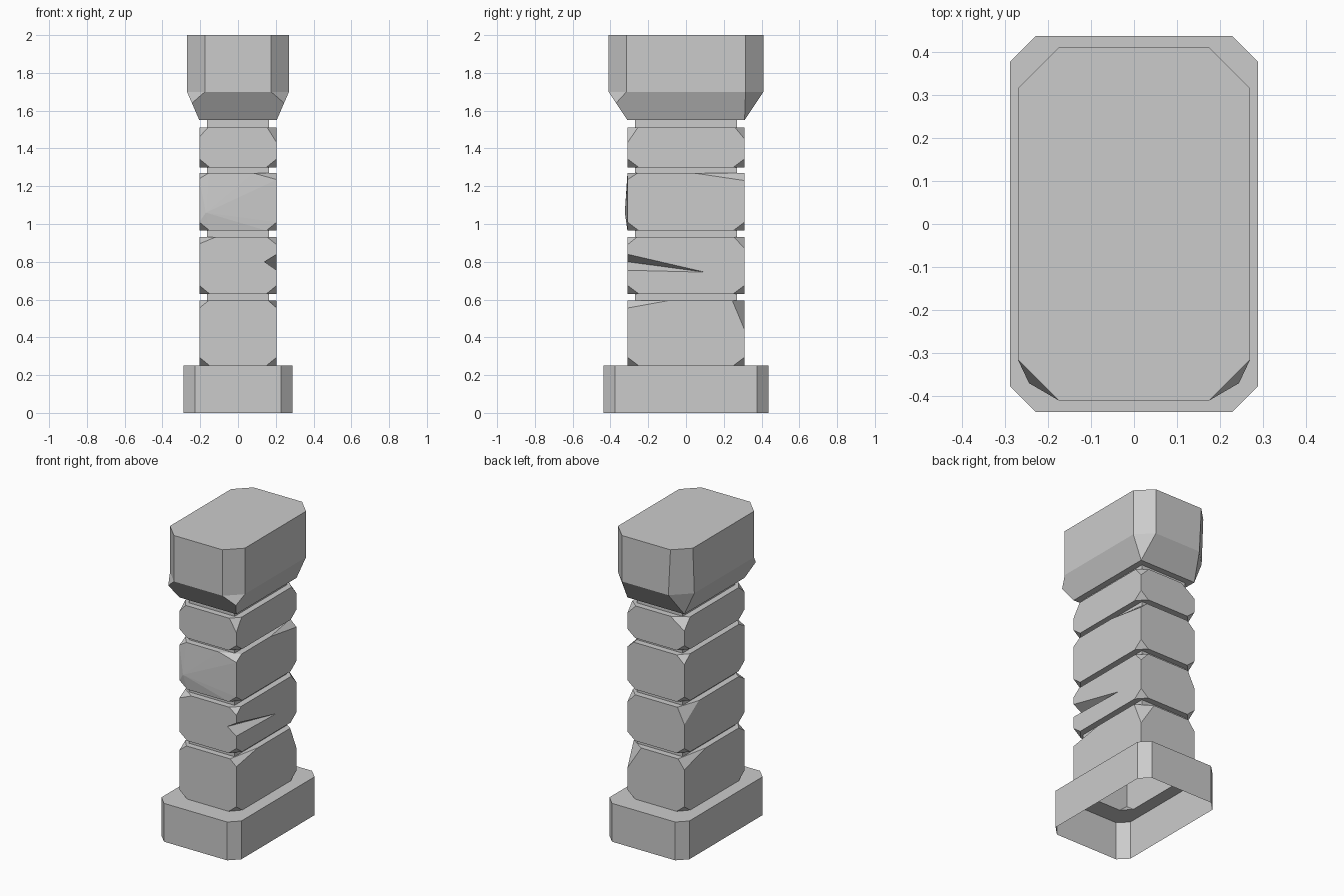
import bpy, bmesh
from mathutils import Vector

cube = bpy.data.objects.get("Cube")
if cube:
    bpy.data.objects.remove(cube, do_unlink=True)

stone = bpy.data.materials.new("grey_stone")
stone.use_nodes = True
GREY = (0.6, 0.6, 0.6, 1)
stone.diffuse_color = GREY
stone.node_tree.nodes["Principled BSDF"].inputs["Base Color"].default_value = GREY

BX, BY = 0.205, 0.31      # half size of a shaft block
NX, NY = 0.165, 0.27      # half size of the recessed joints


def finish(name, bm):
    bmesh.ops.recalc_face_normals(bm, faces=bm.faces)
    mesh = bpy.data.meshes.new(name)
    bm.to_mesh(mesh)
    bm.free()
    mesh.materials.append(stone)
    bpy.context.collection.objects.link(bpy.data.objects.new(name, mesh))


def ring(bm, x, y, z, cuts=(0, 0, 0, 0)):
    """Rectangle with cut corners: front right, back right, back left, front left."""
    verts = []
    for (sx, sy), c in zip(((1, -1), (1, 1), (-1, 1), (-1, -1)), cuts):
        a, b = (sx * (x - c), sy * y, z), (sx * x, sy * (y - c), z)
        verts += [bm.verts.new(p) for p in ((a, b) if sx * sy < 0 else (b, a))]
    return verts


def walls(bm, lower, upper):
    n = len(lower)
    for i in range(n):
        j = (i + 1) % n
        bm.faces.new((lower[i], lower[j], upper[j], upper[i]))


def rect_edges(bm, x, y, z):
    v = [bm.verts.new((a * x, b * y, z)) for a, b in ((1, -1), (1, 1), (-1, 1), (-1, -1))]
    return [bm.edges.new((v[i - 1], v[i])) for i in range(4)]


def ledge(bm, outer, x, y, z):
    """Flat ring from an outline in to a rectangular opening."""
    bmesh.ops.triangle_fill(bm, use_beauty=True, edges=outer + rect_edges(bm, x, y, z))


def weld(bm):
    bmesh.ops.remove_doubles(bm, verts=bm.verts, dist=0.0005)
    bmesh.ops.dissolve_degenerate(bm, dist=0.0005, edges=bm.edges)


def edges_at(bm, z):
    return [e for e in bm.edges if all(abs(v.co.z - z) < 1e-4 for v in e.verts)]


def chip(bm, sx, sy, z, up, dx, dy, dz):
    """Slice one corner off a block."""
    p = Vector((sx * BX, sy * BY, z))
    normal = Vector((sx / dx, sy / dy, up / dz))
    cut = bmesh.ops.bisect_plane(
        bm, geom=bm.verts[:] + bm.edges[:] + bm.faces[:],
        plane_co=p - Vector((sx * dx, 0, 0)), plane_no=normal, clear_outer=True)
    edges = [g for g in cut["geom_cut"] if isinstance(g, bmesh.types.BMEdge)]
    bmesh.ops.edgeloop_fill(bm, edges=edges)


def side_face(bm, direction):
    bm.normal_update()
    return max(bm.faces, key=lambda f: f.normal.dot(direction) + f.calc_area())


def poke(bm, direction, point):
    """Fan a side face around a chosen point."""
    made = bmesh.ops.poke(bm, faces=[side_face(bm, Vector(direction))])
    made["verts"][0].co = point


def crack(bm):
    """Wedge-shaped split starting on the front right edge."""
    edge = next(e for e in bm.edges if all(
        abs(v.co.x - BX) < 1e-4 and abs(v.co.y + BY) < 1e-4 for v in e.verts))
    low = min(edge.verts, key=lambda v: v.co.z)
    middle = None
    for z in (0.755, 0.8, 0.84):
        e = next(k for k in low.link_edges if all(
            abs(v.co.x - BX) < 1e-4 and abs(v.co.y + BY) < 1e-4 for v in k.verts)
            and k.other_vert(low).co.z > low.co.z)
        _, low = bmesh.utils.edge_split(e, low, 0.5)
        low.co = (BX, -BY, z)
        if z == 0.8:
            middle = low
    poke(bm, (1, 0, 0), (BX, 0.1, 0.745))
    middle.co.x = 0.14


def block(name, z0, z1, top_chips, extra=None, open_below=False):
    bm = bmesh.new()
    made = bmesh.ops.create_cube(bm, size=2)["verts"]
    for v in made:
        v.co = (v.co.x * BX, v.co.y * BY, z1 if v.co.z > 0 else z0)
    for sx in (-1, 1):
        for sy in (-1, 1):
            chip(bm, sx, sy, z0, -1, 0.055, 0.06, 0.045)
    for sx, sy, dx, dy, dz in top_chips:
        chip(bm, sx, sy, z1, 1, dx, dy, dz)
    if extra:
        extra(bm)
    # open both ends and leave a ledge around the joint
    for z in (z0, z1):
        caps = [f for f in bm.faces if all(abs(v.co.z - z) < 1e-4 for v in f.verts)]
        bmesh.ops.delete(bm, geom=caps, context="FACES_ONLY")
        if z == z1 or not open_below:
            ledge(bm, edges_at(bm, z), NX, NY, z)
    finish(name, bm)


def bulge(bm):
    poke(bm, (0, -1, 0), (-0.17, -0.324, 1.06))


# Shaft blocks; chips are side x, side y, width, depth, height
block("shaft_block_bottom", 0.25, 0.595, [
    (1, -1, 0.045, 0.22, 0.04), (1, 1, 0.1, 0.065, 0.155),
    (-1, 1, 0.045, 0.22, 0.06), (-1, -1, 0.05, 0.06, 0.04)], open_below=True)
block("shaft_block_lower", 0.63, 0.93, [
    (1, -1, 0.05, 0.05, 0.04), (1, 1, 0.055, 0.055, 0.06),
    (-1, 1, 0.05, 0.15, 0.1), (-1, -1, 0.085, 0.06, 0.035)], crack)
block("shaft_block_upper", 0.965, 1.27, [
    (1, -1, 0.125, 0.055, 0.035), (1, 1, 0.045, 0.27, 0.04),
    (-1, 1, 0.055, 0.06, 0.05), (-1, -1, 0.05, 0.06, 0.03)], bulge)
block("shaft_block_top", 1.3, 1.51, [
    (1, -1, 0.05, 0.055, 0.08), (1, 1, 0.06, 0.05, 0.06),
    (-1, 1, 0.1, 0.06, 0.07), (-1, -1, 0.045, 0.06, 0.05)])

# Recessed joints between the blocks
for name, z0, z1 in (("joint_lower", 0.595, 0.63), ("joint_middle", 0.93, 0.965),
                     ("joint_upper", 1.27, 1.3), ("joint_top", 1.51, 1.55)):
    bm = bmesh.new()
    walls(bm, ring(bm, NX, NY, z0), ring(bm, NX, NY, z1))
    weld(bm)
    finish(name, bm)

# Plinth: hollow below, with a ledge around the foot of the shaft
bm = bmesh.new()
corner = (0.06,) * 4
walls(bm, ring(bm, 0.288, 0.437, 0, corner), ring(bm, 0.288, 0.437, 0.25, corner))
outline = edges_at(bm, 0.25)
foot = ring(bm, BX, BY, 0.25, (0.057,) * 4)
outline += [bm.edges.new((foot[i - 1], foot[i])) for i in range(8)]
bmesh.ops.triangle_fill(bm, use_beauty=True, edges=outline)
finish("plinth", bm)

# Capital: flared underside, cut corners, flat top
bm = bmesh.new()
levels = [ring(bm, BX, BY, 1.55),
          ring(bm, 0.244, 0.37, 1.64, (0, 0.057, 0.066, 0)),
          ring(bm, 0.27, 0.41, 1.7, (0.095, 0.095, 0.11, 0.095)),
          ring(bm, 0.27, 0.41, 2, (0.095,) * 4)]
for lower, upper in zip(levels, levels[1:]):
    walls(bm, lower, upper)
bm.faces.new(levels[-1])
weld(bm)
ledge(bm, edges_at(bm, 1.55), NX, NY, 1.55)
finish("capital", bm)
